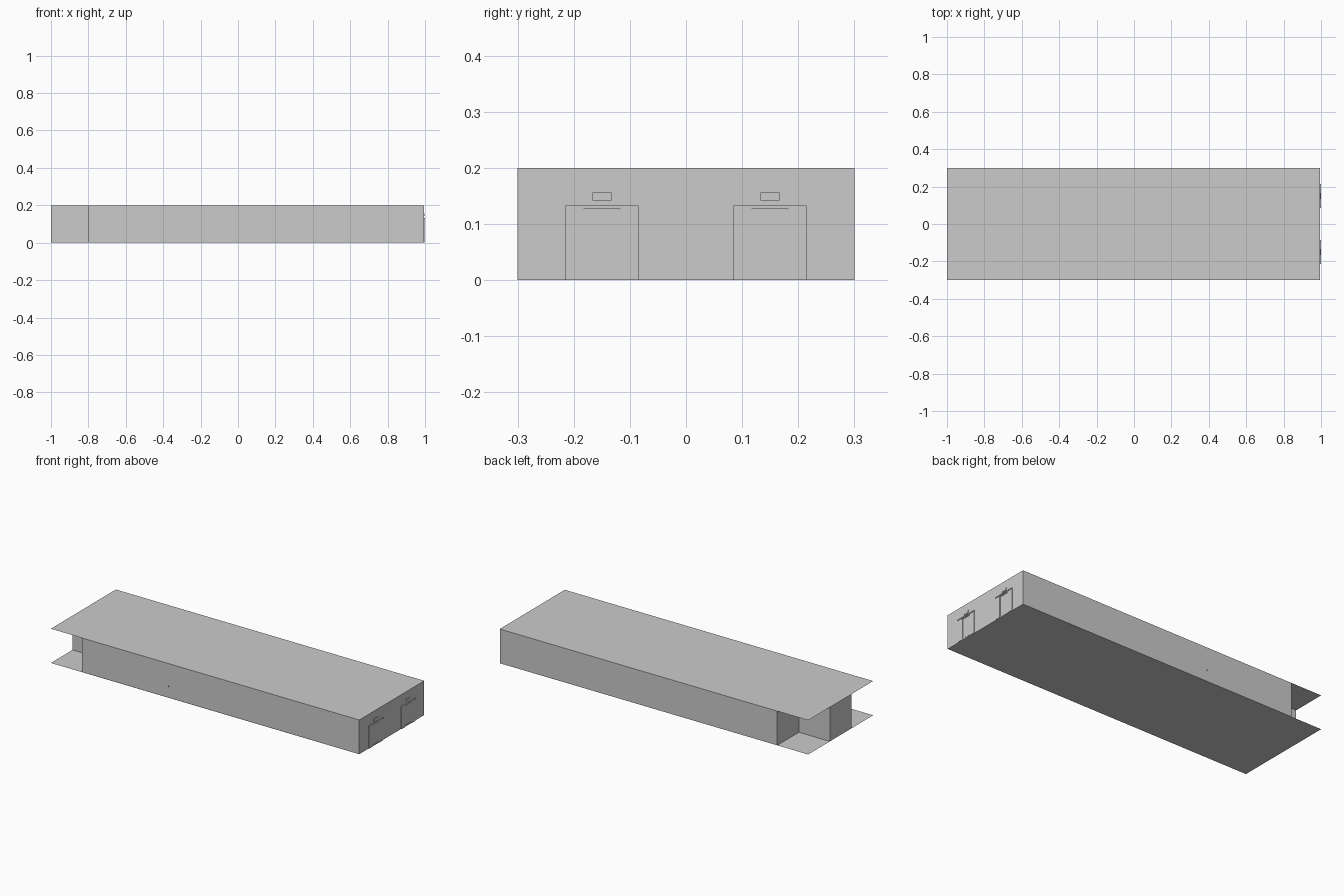
import bpy, bmesh

if "Cube" in bpy.data.objects:
    bpy.data.objects.remove(bpy.data.objects["Cube"])

H = 0.2        # wall height
END = 0.994    # plane of the end wall
W = 0.3        # half width of the hall


def mesh_object(name, bm):
    me = bpy.data.meshes.new(name)
    bm.to_mesh(me)
    bm.free()
    ob = bpy.data.objects.new(name, me)
    bpy.context.collection.objects.link(ob)
    return ob


def slab(name, z):
    bm = bmesh.new()
    pts = [(-1, -W), (END, -W), (END, W), (-1, W)]
    bm.faces.new([bm.verts.new((x, y, z)) for x, y in pts])
    return mesh_object(name, bm)


def wall_run(name, path):
    """Thin wall standing on a plan path."""
    bm = bmesh.new()
    low = [bm.verts.new((x, y, 0)) for x, y in path]
    top = [bm.verts.new((x, y, H)) for x, y in path]
    for i in range(len(path) - 1):
        bm.faces.new((low[i], low[i + 1], top[i + 1], top[i]))
    return mesh_object(name, bm)


def box(name, x, y, z):
    """Box from (min, max) pairs."""
    bm = bmesh.new()
    bmesh.ops.create_cube(bm, size=1)
    for v in bm.verts:
        v.co = [r[0] if c < 0 else r[1] for c, r in zip(v.co, (x, y, z))]
    return mesh_object(name, bm)


# Floor and ceiling
slab("floor", 0)
slab("ceiling", H)

# Walls: wide hall closing down to a narrow alcove at the left end
wall_run("hall_walls", [
    (-1, -0.1), (-0.8, -0.1), (-0.8, -0.299), (0.787, -0.299), (0.787, -W),
    (END, -W), (END, W), (-0.8, W), (-0.8, 0.1), (-1, 0.1), (-1, -0.1)])

# Two framed doors with signs, showing on both faces of the end wall
for n, c in (("left", -0.15), ("right", 0.15)):
    for tag, s in (("a", -1), ("b", 1)):
        y = sorted((c + s * 0.033, c + s * 0.065))
        box(f"{n}_door_post_{tag}", (END - 0.004, END + 0.004), y, (0, 0.127))
        y = sorted((c + s * 0.030, c + s * 0.033))
        box(f"{n}_door_stile_{tag}", (END - 0.002, END + 0.002), y, (0, 0.127))
    box(f"{n}_door_lintel", (END - 0.006, END + 0.006),
        (c - 0.065, c + 0.065), (0.127, 0.133))
    box(f"{n}_door_top_rail", (END - 0.002, END + 0.002),
        (c - 0.03, c + 0.03), (0.122, 0.127))
    box(f"{n}_door_bottom_rail", (END - 0.002, END + 0.002),
        (c - 0.03, c + 0.03), (0, 0.007))
    box(f"{n}_door_panel", (END - 0.001, END + 0.001),
        (c - 0.029, c + 0.029), (0.008, 0.121))
    box(f"{n}_door_sign", (END - 0.003, END + 0.003),
        (c - 0.017, c + 0.017), (0.142, 0.156))

# Small fixings that just pierce the long walls
for i, x in enumerate((-0.24, 0.16, 0.67)):
    for tag, y in (("front", -W), ("back", W)):
        box(f"{tag}_wall_fixing_{i}", (x - 0.002, x + 0.002),
            (y - 0.0005, y + 0.0005), (0.062, 0.07))
